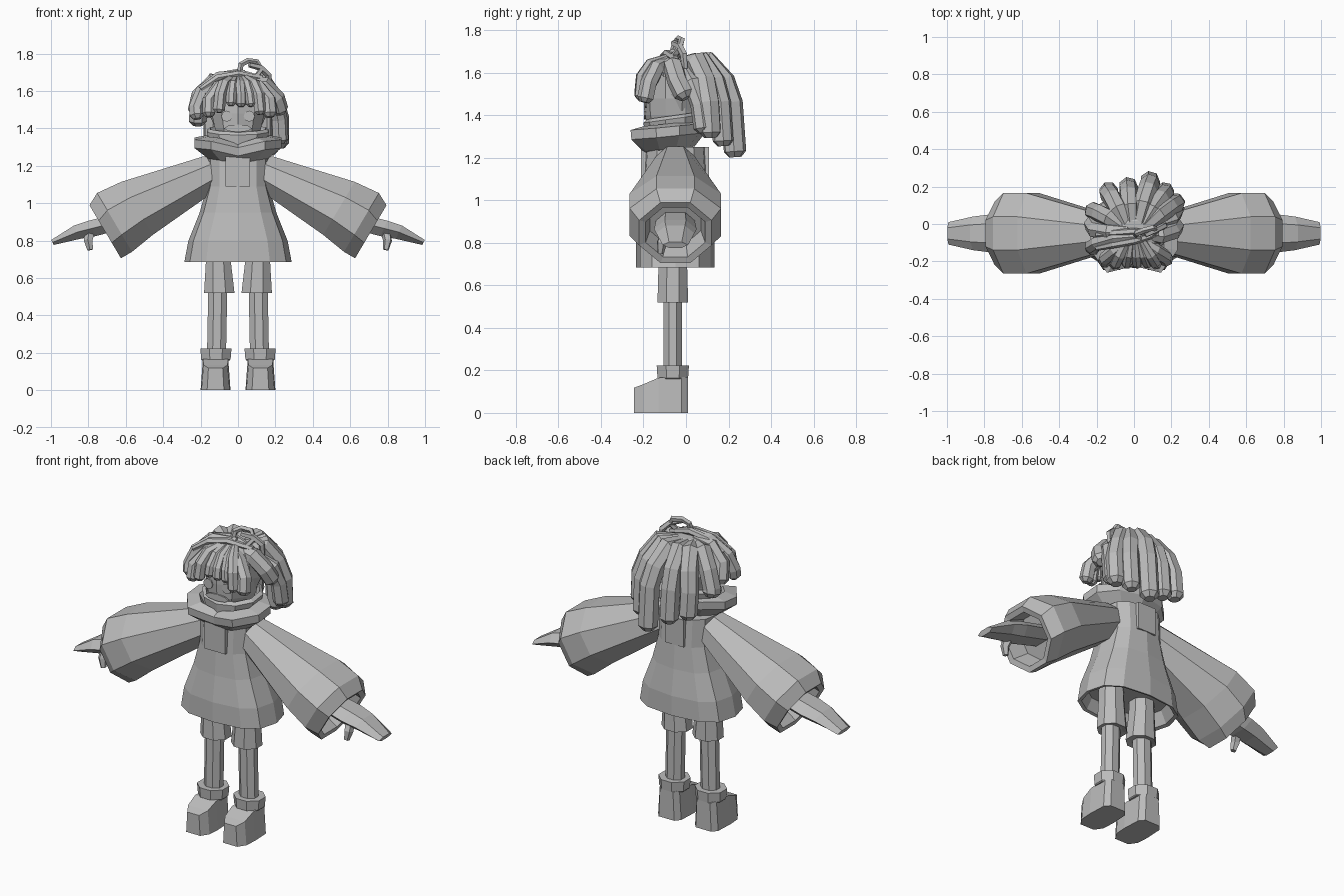
import bpy, bmesh, math
from mathutils import Vector

grey = bpy.data.materials.new("plain_grey")
grey.diffuse_color = (0.5, 0.5, 0.5, 1)
CY = -0.05  # depth of the body axis


def finish(name, bm):
    bmesh.ops.recalc_face_normals(bm, faces=bm.faces)
    me = bpy.data.meshes.new(name)
    bm.to_mesh(me)
    bm.free()
    me.materials.append(grey)
    ob = bpy.data.objects.new(name, me)
    bpy.context.collection.objects.link(ob)
    return ob


def skin(name, rings):
    """Bridge equal rings of points and cap both ends."""
    bm = bmesh.new()
    loops = [[bm.verts.new(p) for p in r] for r in rings]
    n = len(loops[0])
    for a, b in zip(loops, loops[1:]):
        for i in range(n):
            j = (i + 1) % n
            bm.faces.new((a[i], a[j], b[j], b[i]))
    bm.faces.new(loops[0])
    bm.faces.new(loops[-1])
    return finish(name, bm)


def ring(c, u, v, ru, rv, n, phase=0.0, power=1.0):
    pts = []
    for i in range(n):
        a = phase + 2 * math.pi * i / n
        x, y = math.cos(a), math.sin(a)
        x = math.copysign(abs(x) ** power, x)
        y = math.copysign(abs(y) ** power, y)
        pts.append(Vector(c) + Vector(u) * x * ru + Vector(v) * y * rv)
    return pts


def upright(name, rows, n=8, phase=0.0, power=1.0, shear=0.0):
    """Rows of (x, y, z, half width, half depth)."""
    rings = []
    for x, y, z, ru, rv in rows:
        r = ring((x, y, z), (1, 0, 0), (0, 1, 0), ru, rv, n, phase, power)
        for p in r:
            p.z += shear * (p.y - y)
        rings.append(r)
    return skin(name, rings)


def tube(name, pts, radii, n=6):
    pts = [Vector(p) for p in pts]
    u, rings = Vector((0.37, 0.6, 0.71)), []
    for i, p in enumerate(pts):
        t = (pts[min(i + 1, len(pts) - 1)] - pts[max(i - 1, 0)]).normalized()
        u = (u - t * u.dot(t)).normalized()
        rings.append(ring(p, u, t.cross(u), radii[i], radii[i], n))
    return skin(name, rings)


def lock(name, pts, r):
    """Thick hair lock with a blunt tapered tip."""
    pts = [Vector(p) for p in pts]
    tip = pts[-1] + (pts[-1] - pts[-2]).normalized() * r * 0.5
    radii = [r * 0.7] + [r] * (len(pts) - 1) + [r * 0.55]
    return tube(name, pts + [tip], radii, 7)


def box(name, lo, hi):
    bm = bmesh.new()
    bmesh.ops.create_cube(bm, size=1)
    for v in bm.verts:
        v.co = [(lo[k] + hi[k]) / 2 + v.co[k] * (hi[k] - lo[k]) for k in range(3)]
    return finish(name, bm)


# Flared dress with a hollow hem
upright("dress", [(0, CY, 0.76, .23, .15), (0, CY, 0.69, .265, .17),
                  (0, CY, 0.685, .287, .185), (0, CY, 0.80, .265, .185),
                  (0, CY, 0.95, .205, .165), (0, CY, 1.09, .165, .155),
                  (0, CY, 1.25, .165, .145)], 12, 0, 0.75)
box("front_placket", (-.068, -.212, 1.09), (.065, -.17, 1.25))
box("back_placket", (-.06, .07, 1.09), (.06, .108, 1.25))

# Wide collar: flaps at the front corners, notch in the middle
collar = upright("collar", [(0, -.085, 1.24, .165, .125), (0, -.085, 1.30, .245, .175),
                            (0, -.085, 1.345, .245, .18), (0, -.085, 1.36, .17, .14),
                            (0, -.085, 1.27, .12, .10)], 10, -math.pi / 2, 1, 0.1)
for v in collar.data.vertices:
    if v.co.y < -.19 and abs(v.co.x) < .01:
        v.co.y += .04
        v.co.z -= .03
    elif v.co.y < -.2:
        v.co.y -= .03
# Inner neck band standing above the flaps
upright("neck_band", [(0, -.05, 1.30, .15, .14), (0, -.05, 1.385, .175, .15),
                      (0, -.05, 1.40, .155, .135), (0, -.05, 1.33, .12, .12)],
        10, -math.pi / 2, 1, 0.14)

# Head and face
upright("head", [(0, CY, 1.25, .07, .07), (0, -.055, 1.33, .105, .12),
                 (0, CY, 1.40, .13, .145), (0, CY, 1.48, .148, .15),
                 (0, CY, 1.58, .15, .15), (0, CY, 1.65, .10, .10)], 10, math.pi / 10)
for s in (-1, 1):
    skin("eye", [ring((s * .06, y, 1.465), (1, 0, 0), (0, 0, 1), .03, .03, 8)
                 for y in (-.194, -.186)])
skin("mouth", [ring((0, y, 1.40), (1, 0, 0), (0, 0, 1), .075, .02, 8)
               for y in (-.197, -.188)])

# Hair cap under the locks
upright("hair_cap", [(0, -.02, 1.42, .13, .10), (0, -.015, 1.5, .165, .13),
                     (0, -.025, 1.60, .17, .14), (0, -.035, 1.65, .13, .12),
                     (0, -.04, 1.68, .06, .06)], 10)

# Back locks: end points fan out from the crown
for x, y, z, r in [(-.215, .07, 1.44, .05), (-.135, .175, 1.33, .052),
                   (-.03, .20, 1.29, .052), (.085, .23, 1.23, .054),
                   (.165, .175, 1.28, .05), (.22, .115, 1.32, .053)]:
    lock("back_lock", [(x * .25, -.02, 1.64), (x * .6, y * .45, 1.65),
                       (x * .85, y * .78, 1.56), (x, y * .93, 1.46), (x, y, z)], r)

# Locks over the right side
lock("right_side_lock", [(.05, -.05, 1.64), (.14, -.06, 1.63),
                         (.205, -.04, 1.56), (.222, -.01, 1.50)], .048)
lock("right_temple_lock", [(.04, -.09, 1.65), (.11, -.14, 1.62),
                           (.165, -.175, 1.55), (.17, -.19, 1.48)], .04)
lock("low_side_lock", [(.12, 0, 1.61), (.2, .03, 1.55), (.22, .065, 1.45),
                       (.225, .08, 1.34)], .045)
# Locks over the left side
lock("left_side_lock", [(-.03, -.04, 1.66), (-.13, -.04, 1.645),
                        (-.205, -.03, 1.57), (-.222, 0, 1.49)], .048)
lock("left_sweep_lock", [(.04, -.06, 1.685), (-.1, -.07, 1.665), (-.195, -.1, 1.59),
                         (-.225, -.12, 1.51), (-.22, -.13, 1.47)], .04)
lock("left_temple_lock", [(-.03, -.09, 1.66), (-.10, -.14, 1.625),
                          (-.155, -.185, 1.55), (-.155, -.2, 1.48)], .036)

# Fringe over the forehead
for x, z, r in [(-.095, 1.50, .033), (-.035, 1.535, .028),
                (.015, 1.53, .028), (.065, 1.53, .027), (.11, 1.49, .032)]:
    lock("fringe_lock", [(x * .4, -.09, 1.665), (x * .8, -.165, 1.635),
                         (x, -.205, 1.58), (x * 1.08, -.212, z)], r)

# Thin strands swept across the crown to the knot
for y, z in [(-.10, 1.69), (-.045, 1.70)]:
    tube("crown_strand", [(.13, -.05, 1.665), (0, y * .9, z), (-.11, y * 1.1, z - .02),
                          (-.2, y * 1.3, z - .08)], [.016, .02, .02, .014], 6)

# Looped knot and its tail
knot = [(.01, -.06, 1.70), (.015, -.05, 1.74), (.05, -.035, 1.76), (.10, -.02, 1.755),
        (.125, -.03, 1.715), (.10, -.055, 1.68), (.05, -.07, 1.675), (.01, -.06, 1.70)]
tube("hair_knot", knot, [.016] * len(knot), 5)
tube("knot_tail", [(.06, -.06, 1.74), (.12, -.03, 1.725), (.162, -.01, 1.685),
                   (.165, -.005, 1.62)], [.014, .018, .018, .014], 5)

for s in (-1, 1):
    # Bell sleeve with a hollow opening
    d = Vector((s * .855, 0, -.52))
    up = Vector((s * .51, 0, .86))
    side = Vector((0, 1, 0))
    rows = [((.125, 1.175), .092, .09), ((.54, .972), .165, .215),
            ((.66, .897), .183, .215), ((.71, .847), .165, .17),
            ((.705, .85), .135, .14), ((.62, .90), .12, .12)]
    skin("sleeve", [ring((s * x, CY, z), up, side, a / .924, b / .924, 8, math.pi / 8)
                    for (x, z), a, b in rows])

    # Mitten hand and thumb
    hd = Vector((s * .4, 0, .92))
    rows = [((.60, .91), .05, .09), ((.78, .865), .052, .10), ((.86, .845), .045, .09),
            ((.992, .79), .017, .06)]
    skin("hand", [ring((s * x, CY, z), hd, side, a, b, 6, math.pi / 6)
                  for (x, z), a, b in rows])
    tube("thumb", [(s * .79, -.09, .85), (s * .80, -.115, .80), (s * .79, -.12, .75)],
         [.028, .025, .016], 5)

    # Leg, shorts and boot cuff
    x, y = s * .11, -.062
    P = math.pi / 8
    upright("shorts_leg", [(s * .105, y, .78, .07, .07), (s * .105, y, .69, .072, .073),
                           (s * .10, y, .52, .088, .078), (s * .10, y, .525, .06, .055)], 8, P)
    upright("leg", [(s * .115, y, .18, .055, .047), (s * .107, y, .6, .055, .047)], 8, P)
    upright("boot_cuff", [(s * .118, y, .16, .08, .074), (s * .118, y, .165, .085, .078),
                          (s * .118, y, .222, .09, .082), (s * .118, y, .222, .06, .055)], 8, P)

    # Boot: heel to toe cross-sections (y, half width, top)
    boot = []
    for by, w, top in [(.01, .05, .165), (-.02, .075, .17), (-.13, .08, .165),
                       (-.20, .075, .135), (-.245, .045, .118)]:
        cx = s * .12
        boot.append([Vector(p) for p in ((cx - w, by, 0), (cx + w, by, 0),
                    (cx + w * .85, by, top), (cx - w * .85, by, top))])
    skin("boot", boot)
